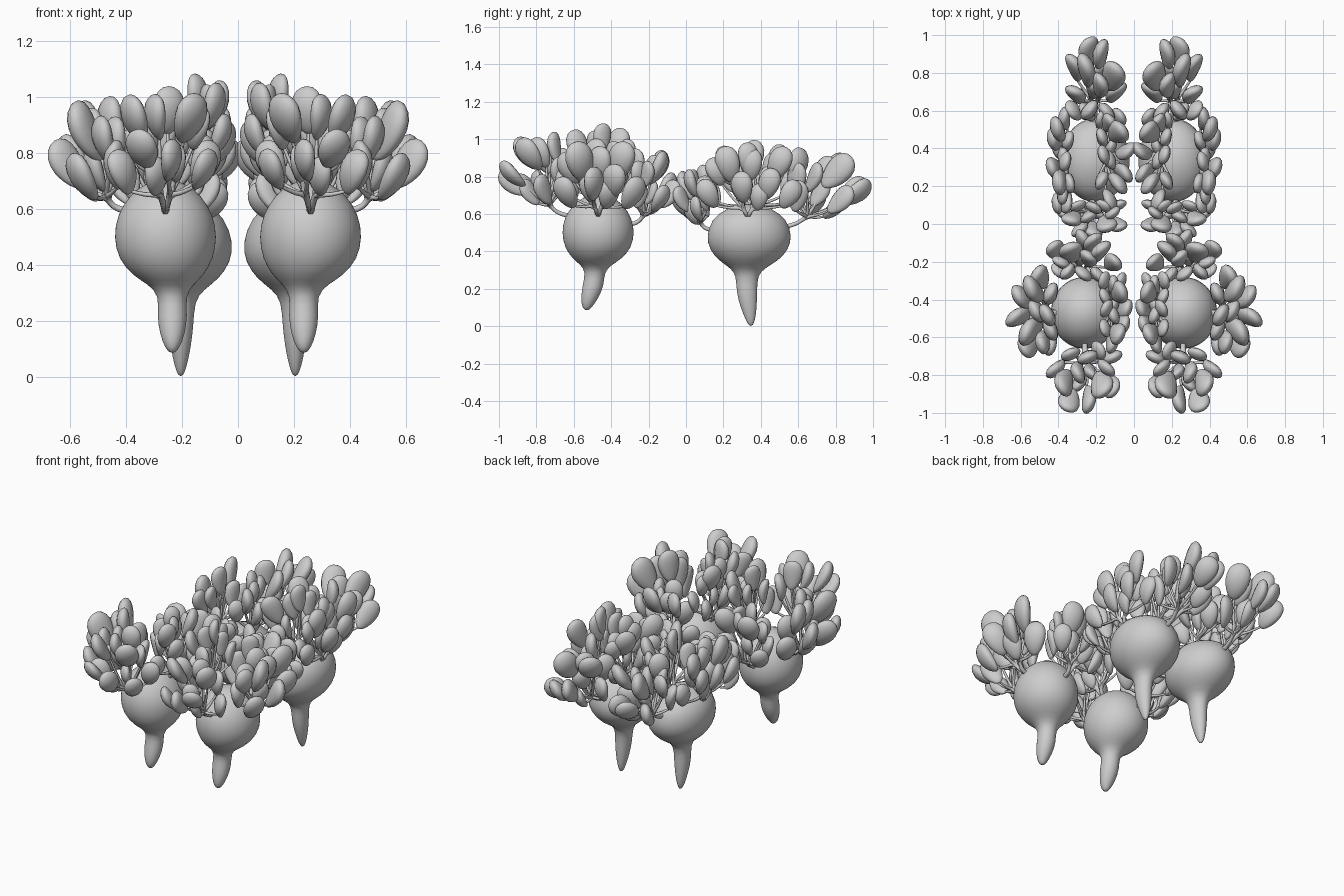
import bpy, bmesh, math, random
from mathutils import Vector, Matrix

random.seed(4)
cube = bpy.data.objects.get("Cube")
if cube:
    bpy.data.objects.remove(cube)

grey = bpy.data.materials.new("plain grey")
grey.use_nodes = True
grey.diffuse_color = (0.61, 0.61, 0.61, 1)
bsdf = next(n for n in grey.node_tree.nodes if n.type == "BSDF_PRINCIPLED")
bsdf.inputs["Base Color"].default_value = (0.61, 0.61, 0.61, 1)
bsdf.inputs["Roughness"].default_value = 0.7


def finish(name, data):
    """Link an object and mirror it to the other side."""
    ob = bpy.data.objects.new(name, data)
    bpy.context.collection.objects.link(ob)
    data.materials.append(grey)
    mirror = ob.modifiers.new("mirror", "MIRROR")
    mirror.use_axis[0] = True
    mirror.use_mirror_merge = False
    return ob


def mesh_object(name, bm):
    bmesh.ops.recalc_face_normals(bm, faces=bm.faces)
    for f in bm.faces:
        f.smooth = True
    me = bpy.data.meshes.new(name)
    bm.to_mesh(me)
    bm.free()
    return finish(name, me)


def bulb(name, rings, squash):
    """Loft rings of (height, centre x, centre y, radius) into a bulb with a tap root."""
    bm = bmesh.new()
    sides = 32
    loops = []
    for z, cx, cy, r in rings:
        loops.append([bm.verts.new((cx + squash * r * math.cos(a), cy + r * math.sin(a), z))
                      for a in (math.tau * i / sides for i in range(sides))])
    for low, high in zip(loops, loops[1:]):
        for i in range(sides):
            j = (i + 1) % sides
            bm.faces.new((low[i], low[j], high[j], high[i]))
    bm.faces.new(loops[0])
    bm.faces.new(loops[-1])
    ob = mesh_object(name, bm)
    sub = ob.modifiers.new("smooth", "SUBSURF")
    sub.levels = sub.render_levels = 1


# One spray of leaves: outward, sideways, up, leaf size
SPRAY = [
    (.65, .7, .95, 1.15), (1, .45, .6, 1.05), (.5, .1, .92, 1),
    (1, -.1, .52, 1.05), (.75, -.5, .92, 1.2), (.1, -.45, .8, .95),
    (.15, -.9, .5, .95), (.8, -.9, .4, 1), (.1, .5, .65, .95),
    (.4, 1, .38, 1), (.5, -.25, .5, .85), (.15, -.05, 1.03, 1),
    (.7, .3, .35, .9), (.4, -.75, .8, .95),
]


def add_leaf(bm, centre, along, facing, length):
    """Plump spoon-shaped leaf, narrow at the stalk."""
    side = along.cross(facing).normalized()
    front = side.cross(along)
    new = bmesh.ops.create_uvsphere(bm, u_segments=14, v_segments=10, radius=1)["verts"]
    for v in new:
        x, y, z = v.co
        taper = 0.92 + 0.22 * z
        bend = 0.012 * (1 - z * z)
        v.co = (centre + side * (x * taper * length * 0.35)
                + front * (y * taper * length * 0.2 + bend)
                + along * (z * length * 0.5))


def spray(name, base, angle, reach, spread, height, size):
    """Leaves and branching stems growing out of a bulb."""
    place = Matrix.Translation(base) @ Matrix.Rotation(math.radians(angle), 4, "Z")
    turn = place.to_3x3()
    bm = bmesh.new()
    cu = bpy.data.curves.new(name + "_stems", "CURVE")
    cu.dimensions = "3D"
    cu.bevel_depth = 0.01
    cu.bevel_resolution = 1
    cu.resolution_u = 4
    cu.use_fill_caps = True
    for out, across, up, scale in SPRAY:
        p = Vector((out * reach, across * spread, up * height))
        p += Vector([random.uniform(-.012, .012) for _ in range(3)])
        along = Vector((p.x * 0.7, p.y * 0.5, 0.2)).normalized()
        # Wide sprays twist their leaves more than tight upright ones
        twist = min(reach * 5, 1.2) * random.choice((-1, 1)) * random.uniform(.3, 1)
        facing = Vector((math.cos(twist), math.sin(twist), 0))
        length = 0.178 * size * scale
        add_leaf(bm, place @ p, turn @ along, turn @ facing, length)
        # Stem from the bulb through a shared fork to the leaf
        foot = p - along * length * 0.42
        fork = Vector((reach * 0.25 + 0.02, math.copysign(spread * 0.12, across), height * 0.15))
        path = [Vector((-.04, 0, -.01)), Vector((.025, 0, -.005)), fork,
                fork.lerp(foot, 0.5) + Vector((0, 0, -.01)), foot]
        sp = cu.splines.new("NURBS")
        sp.points.add(len(path) - 1)
        for pt, q, r in zip(sp.points, path, (1.4, 1.3, 1, .8, .6)):
            pt.co = (*(place @ q), 1)
            pt.radius = r
        sp.use_endpoint_u = True
        sp.order_u = 3
    mesh_object(name + "_leaves", bm)
    finish(name + "_stems", cu)


# Front pair of bulbs
bulb("front_bulb", [
    (.085, .235, -.53, .008), (.1, .235, -.53, .026), (.15, .235, -.515, .047),
    (.22, .235, -.495, .058), (.29, .235, -.487, .049), (.33, .24, -.48, .085),
    (.36, .25, -.475, .132), (.42, .258, -.47, .18), (.5, .26, -.47, .196),
    (.58, .26, -.47, .182), (.65, .26, -.47, .135), (.69, .26, -.47, .08),
    (.707, .26, -.47, .02)], 0.95)

# Back pair of bulbs
bulb("back_bulb", [
    (.001, .205, .347, .008), (.03, .205, .345, .025), (.1, .205, .335, .043),
    (.18, .205, .325, .056), (.27, .202, .325, .056), (.31, .198, .33, .09),
    (.35, .198, .335, .16), (.41, .2, .337, .213), (.48, .204, .338, .23),
    (.57, .214, .338, .205), (.63, .22, .338, .125), (.655, .22, .338, .03)], 0.82)

# Four sprays on each bulb
spray("front_bulb_outer", (.41, -.47, .6), 0, .18, .19, .3, 1.1)
spray("front_bulb_front", (.26, -.65, .6), -90, .265, .15, .35, .98)
spray("front_bulb_back", (.27, -.29, .55), 90, .19, .14, .31, .92)
spray("front_bulb_inner", (.17, -.46, .65), 180, .1, .17, .34, .88)
spray("back_bulb_back", (.21, .545, .54), 90, .35, .12, .32, 1.05)
spray("back_bulb_front", (.22, .13, .52), -90, .15, .14, .26, .82)
spray("back_bulb_outer", (.33, .33, .59), 0, .08, .23, .29, .95)
spray("back_bulb_inner", (.2, .36, .61), 180, .14, .22, .29, .92)
